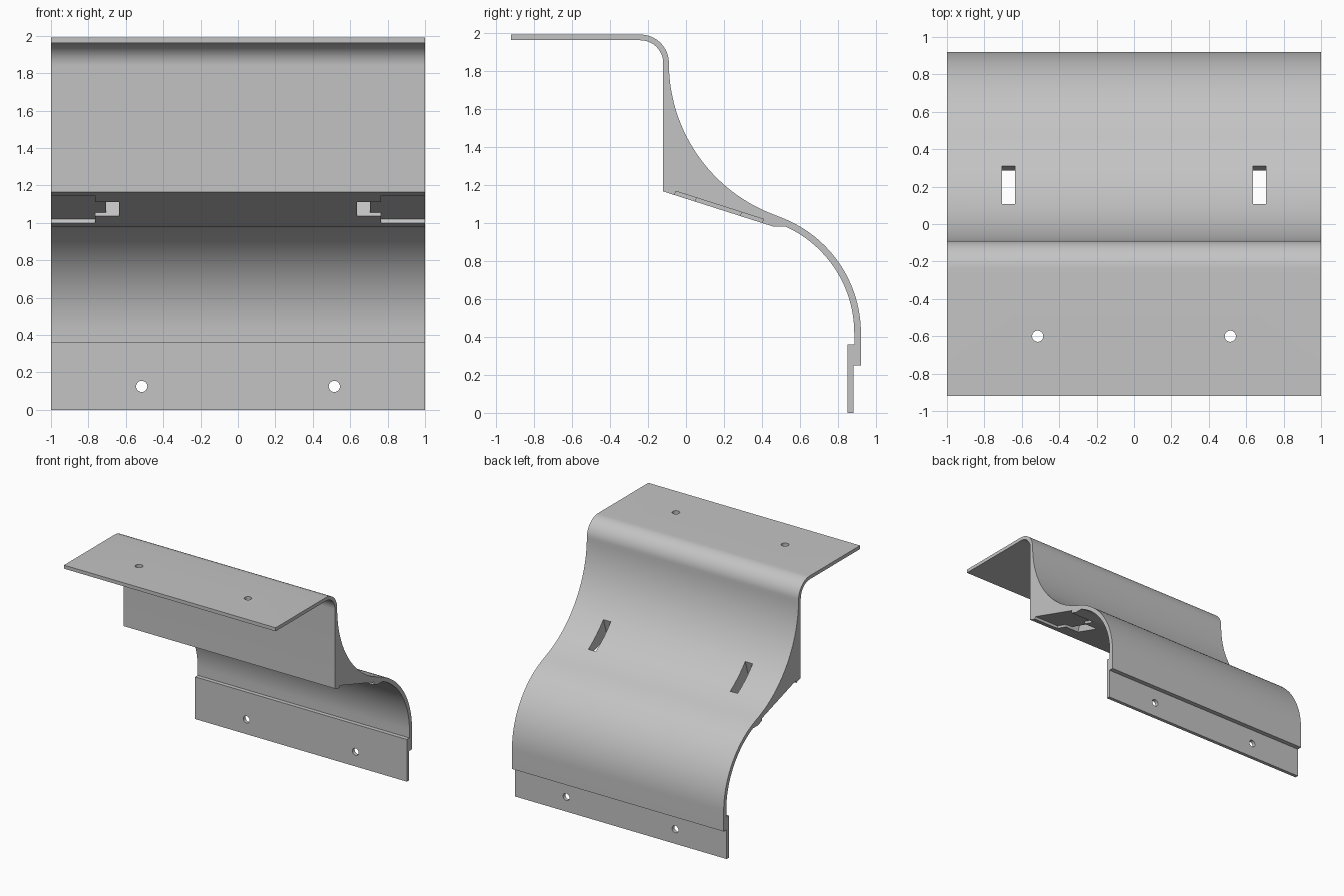
import bpy
import bmesh
import math
from mathutils import Matrix

cube = bpy.data.objects.get("Cube")
if cube:
    bpy.data.objects.remove(cube, do_unlink=True)

grey = bpy.data.materials.new("light grey")
grey.use_nodes = True
colour = (0.55, 0.55, 0.55, 1)
grey.diffuse_color = colour
grey.node_tree.nodes["Principled BSDF"].inputs["Base Color"].default_value = colour


def arc(cy, cz, r, start, end, steps=28):
    angles = [math.radians(start + (end - start) * i / steps) for i in range(steps + 1)]
    return [(cy + r * math.cos(a), cz + r * math.sin(a)) for a in angles]


def prism(name, outline, low, high, matrix):
    """Extrude a closed 2D outline from low to high, then place it."""
    bm = bmesh.new()
    base = bm.faces.new([bm.verts.new((u, v, low)) for u, v in outline])
    top = bmesh.ops.extrude_face_region(bm, geom=[base])["geom"]
    bmesh.ops.translate(bm, vec=(0, 0, high - low),
                        verts=[g for g in top if isinstance(g, bmesh.types.BMVert)])
    bm.transform(matrix)
    bmesh.ops.recalc_face_normals(bm, faces=bm.faces)
    mesh = bpy.data.meshes.new(name)
    bm.to_mesh(mesh)
    bm.free()
    mesh.materials.append(grey)
    obj = bpy.data.objects.new(name, mesh)
    bpy.context.collection.objects.link(obj)
    return obj


def cut(target, cutter):
    mod = target.modifiers.new("cut", "BOOLEAN")
    mod.operation = "DIFFERENCE"
    mod.solver = "EXACT"
    mod.object = cutter
    bpy.context.view_layer.objects.active = target
    bpy.ops.object.modifier_apply(modifier=mod.name)
    bpy.data.objects.remove(cutter, do_unlink=True)


# Side profile: top flange, S-curved shell, lower flange and wedge underside
profile = [(-0.92, 1.99)]
profile += arc(-0.24, 1.84, 0.15, 90, 0, 16)
profile += arc(0.761, 1.84, 0.851, 180, 249)[1:]
profile += arc(0.27, 0.42, 0.65, 67, 0)
profile += [(0.92, 0.25), (0.88, 0.25), (0.88, 0), (0.85, 0), (0.85, 0.36), (0.885, 0.36)]
profile += arc(0.27, 0.42, 0.615, 0, 65.6)
profile += [(0.46, 0.98), (-0.12, 1.165)]
profile += arc(-0.24, 1.84, 0.12, 0, 90, 16)
profile += [(-0.92, 1.96)]

along_x = Matrix(((0, 0, 1, 0), (1, 0, 0, 0), (0, 1, 0, 0), (0, 0, 0, 1)))
bracket = prism("curved_bracket", profile, -1, 1, along_x)

# Frame lying on the sloped underside
slope = Matrix.Translation((0, -0.12, 1.165)) @ Matrix.Rotation(-math.atan(0.319), 4, "X")
hole = arc(0, 0, 0.03, 0, 345, 23)

for side in (-1, 1):
    # Stepped recess under the wedge, open at the end
    recess = [(1.1, 0.063), (1.1, 0.546), (0.765, 0.546), (0.765, 0.425),
              (0.635, 0.425), (0.635, 0.178), (0.765, 0.178), (0.765, 0.063)]
    cut(bracket, prism("recess_cutter", [(side * x, s) for x, s in recess], -0.1, 0.021, slope))
    # Slot through the shell
    slot = [(0.635, 0.178), (0.705, 0.178), (0.705, 0.425), (0.635, 0.425)]
    cut(bracket, prism("slot_cutter", [(side * x, s) for x, s in slot], -0.05, 0.4, slope))
    # Screw holes in both flanges
    cut(bracket, prism("top_hole_cutter", hole, -0.1, 0.1,
                       Matrix.Translation((side * 0.515, -0.6, 1.975))))
    cut(bracket, prism("lower_hole_cutter", hole, -0.1, 0.1,
                       Matrix.Translation((side * 0.515, 0.865, 0.125))
                       @ Matrix.Rotation(math.pi / 2, 4, "X")))

bpy.ops.object.select_all(action="DESELECT")
bracket.select_set(True)
bpy.context.view_layer.objects.active = bracket
bpy.ops.object.shade_smooth_by_angle(angle=math.radians(30))
